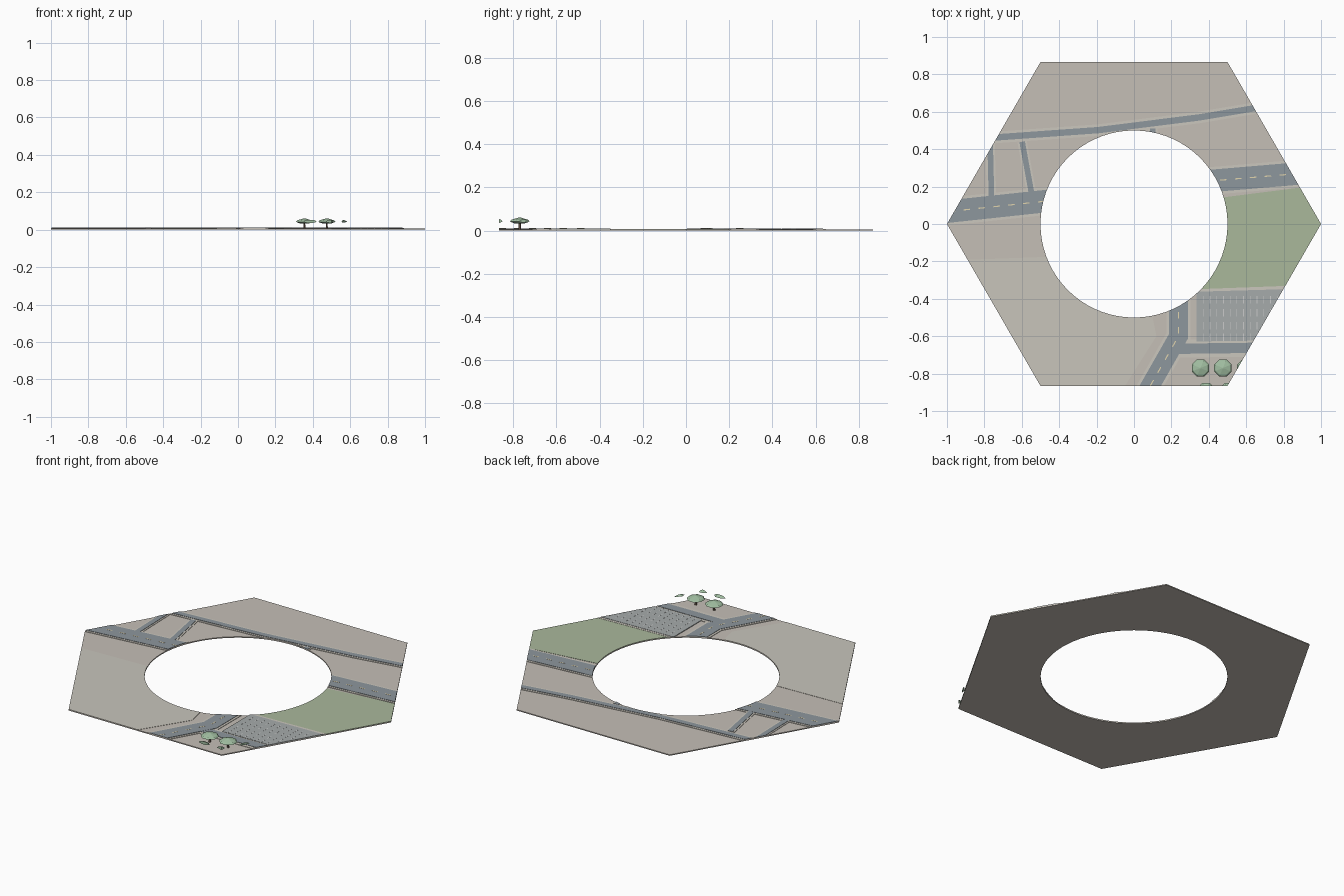
import bpy, bmesh, math
from mathutils import Vector

if "Cube" in bpy.data.objects:
    bpy.data.objects.remove(bpy.data.objects["Cube"])

BASE, LAWN, WALK, ROAD, MARK = 0.006, 0.0075, 0.0085, 0.0105, 0.0112


def material(name, rgb):
    m = bpy.data.materials.new(name)
    m.diffuse_color = (*rgb, 1)
    m.use_nodes = True
    m.node_tree.nodes["Principled BSDF"].inputs["Base Color"].default_value = m.diffuse_color
    return m


STONE = material("stone", (0.56, 0.52, 0.47))
PAVING = material("paving", (0.60, 0.57, 0.51))
PLAZA = material("plaza", (0.58, 0.56, 0.50))
ASPHALT = material("asphalt", (0.27, 0.31, 0.34))
LOT = material("lot", (0.38, 0.41, 0.41))
GRASS = material("grass", (0.40, 0.48, 0.33))
YELLOW = material("yellow", (0.75, 0.66, 0.42))
WHITE = material("white", (0.75, 0.76, 0.74))
LEAF = material("leaf", (0.36, 0.52, 0.36))
BARK = material("bark", (0.16, 0.11, 0.08))


def finish(bm, name, mat):
    bmesh.ops.recalc_face_normals(bm, faces=bm.faces)
    me = bpy.data.meshes.new(name)
    bm.to_mesh(me)
    bm.free()
    ob = bpy.data.objects.new(name, me)
    bpy.context.collection.objects.link(ob)
    if mat:
        me.materials.append(mat)
    return ob


def prism(bm, pts, z0, z1):
    lo = [bm.verts.new((x, y, z0)) for x, y in pts]
    hi = [bm.verts.new((x, y, z1)) for x, y in pts]
    bm.faces.new(lo[::-1])
    bm.faces.new(hi)
    n = len(pts)
    for i in range(n):
        j = (i + 1) % n
        bm.faces.new((lo[i], lo[j], hi[j], hi[i]))


def ring(name, z0, z1, mat):
    # Hexagon with a round hole, bridged between its two outlines
    n = 72
    bm = bmesh.new()

    def loop(z, hexagon):
        out = []
        for i in range(n):
            a = math.tau * i / n
            r = 0.5
            if hexagon:
                r = math.cos(math.pi / 6) / math.cos(a % (math.pi / 3) - math.pi / 6)
            out.append(bm.verts.new((r * math.cos(a), r * math.sin(a), z)))
        return out
    loops = [loop(z0, True), loop(z1, True), loop(z1, False), loop(z0, False)]
    for k in range(4):
        a, b = loops[k], loops[(k + 1) % 4]
        for i in range(n):
            j = (i + 1) % n
            bm.faces.new((a[i], a[j], b[j], b[i]))
    return finish(bm, name, mat)


base = ring("ground_plate", 0, BASE, STONE)
cutter = ring("tile_cutter", -0.1, 0.2, None)
cutter.hide_render = True


def clip(ob):
    # Keep only what lies over the tile
    mod = ob.modifiers.new("clip", 'BOOLEAN')
    mod.operation = 'INTERSECT'
    mod.solver = 'EXACT'
    mod.object = cutter
    deps = bpy.context.evaluated_depsgraph_get()
    me = bpy.data.meshes.new_from_object(ob.evaluated_get(deps))
    ob.modifiers.clear()
    ob.data = me
    return ob


def slab(name, pts, z1, mat, z0=BASE):
    bm = bmesh.new()
    prism(bm, pts, z0, z1)
    return clip(finish(bm, name, mat))


def band(path, w):
    # Mitred outline of a path with width w
    p = [Vector(q) for q in path]
    left, right = [], []
    for i in range(len(p)):
        d0 = (p[i] - p[max(i - 1, 0)]).normalized()
        d1 = (p[min(i + 1, len(p) - 1)] - p[i]).normalized()
        t = (d0 + d1).normalized()
        ref = d1 if d1.length else d0
        off = Vector((-t.y, t.x)) * (w / 2 / max(t.dot(ref), 0.3))
        left.append(tuple(p[i] + off))
        right.append(tuple(p[i] - off))
    return left + right[::-1]


def street(name, path, w, walk, z, dashes=False):
    slab(name + "_sidewalk", band(path, w + 2 * walk), WALK + z, PAVING)
    slab(name + "_road", band(path, w), ROAD + z, ASPHALT)
    if dashes:
        bm = bmesh.new()
        for a, b in zip(path, path[1:]):
            a, b = Vector(a), Vector(b)
            d = (b - a).normalized()
            for i in range(int((b - a).length / 0.08)):
                s = a + d * (0.03 + i * 0.08)
                prism(bm, band([s, s + d * 0.035], 0.006), ROAD + z, MARK + z)
        clip(finish(bm, name + "_dashes", YELLOW))


# Streets
street("west_avenue", [(-1.1, 0.055), (-0.4, 0.13)], 0.12, 0.014, 0, True)
street("east_avenue", [(0.35, 0.225), (1.0, 0.28)], 0.12, 0.014, 0, True)
street("north_street", [(-0.85, 0.455), (-0.19, 0.502), (0.35, 0.57), (0.8, 0.645)],
       0.034, 0.014, 0)
street("west_lane", [(-0.77, 0.47), (-0.762, 0.14)], 0.03, 0.01, -0.0003)
street("inner_lane", [(-0.598, 0.44), (-0.547, 0.16)], 0.03, 0.01, -0.0003)
street("stub_lane", [(0.1, 0.51), (0.1, 0.45)], 0.03, 0.01, -0.0003)
street("south_avenue", [(0.238, -0.36), (0.238, -0.60), (0.05, -0.93)], 0.1, 0.014, 0, True)
street("lot_access", [(0.24, -0.667), (0.8, -0.660)], 0.055, 0.02, -0.0003)

# Raised plaza, lawn and its edging
slab("plaza", [(-1, -0.195), (-0.3, -0.17), (0.08, -0.4), (0.12, -0.6), (-0.07, -0.9),
               (-1, -0.9)], LAWN, PLAZA)
slab("lawn", [(0.3, 0.12), (1.05, 0.215), (1.05, -0.322), (0.3, -0.35)], LAWN, GRASS)
slab("lawn_edge", band([(0.3, -0.358), (0.9, -0.336)], 0.016), WALK, PAVING)

# Car park with bay lines
slab("car_park", [(0.335, -0.362), (0.9, -0.346), (0.9, -0.62), (0.335, -0.628)],
     ROAD - 0.0006, LOT)
bm = bmesh.new()
for y in (-0.385, -0.455, -0.525, -0.585):
    for i in range(12):
        x = 0.37 + 0.036 * i
        prism(bm, band([(x, y), (x, y - 0.04)], 0.004), ROAD - 0.0006, ROAD)
clip(finish(bm, "bay_lines", WHITE))


def lathe(name, profile, sides, cx, cy, mat):
    bm = bmesh.new()
    rings = []
    for r, z in profile:
        rings.append([bm.verts.new((cx + r * math.cos(math.tau * (i + 0.5) / sides),
                                    cy + r * math.sin(math.tau * (i + 0.5) / sides), z))
                      for i in range(sides)])
    for a, b in zip(rings, rings[1:]):
        for i in range(sides):
            j = (i + 1) % sides
            bm.faces.new((a[i], a[j], b[j], b[i]))
    bm.faces.new(rings[0][::-1])
    bm.faces.new(rings[-1])
    return clip(finish(bm, name, mat))


# Trees, cut off at the tile edge
for k, (x, y) in enumerate([(0.355, -0.77), (0.475, -0.77), (0.598, -0.77),
                            (0.385, -0.895), (0.505, -0.895)]):
    lathe(f"tree_crown_{k}", [(0.022, 0.032), (0.05, 0.042), (0.042, 0.050), (0.003, 0.061)],
          8, x, y, LEAF)
    if k < 2:
        lathe(f"tree_trunk_{k}", [(0.006, BASE), (0.005, 0.034)], 6, x, y, BARK)

bpy.data.objects.remove(cutter)
